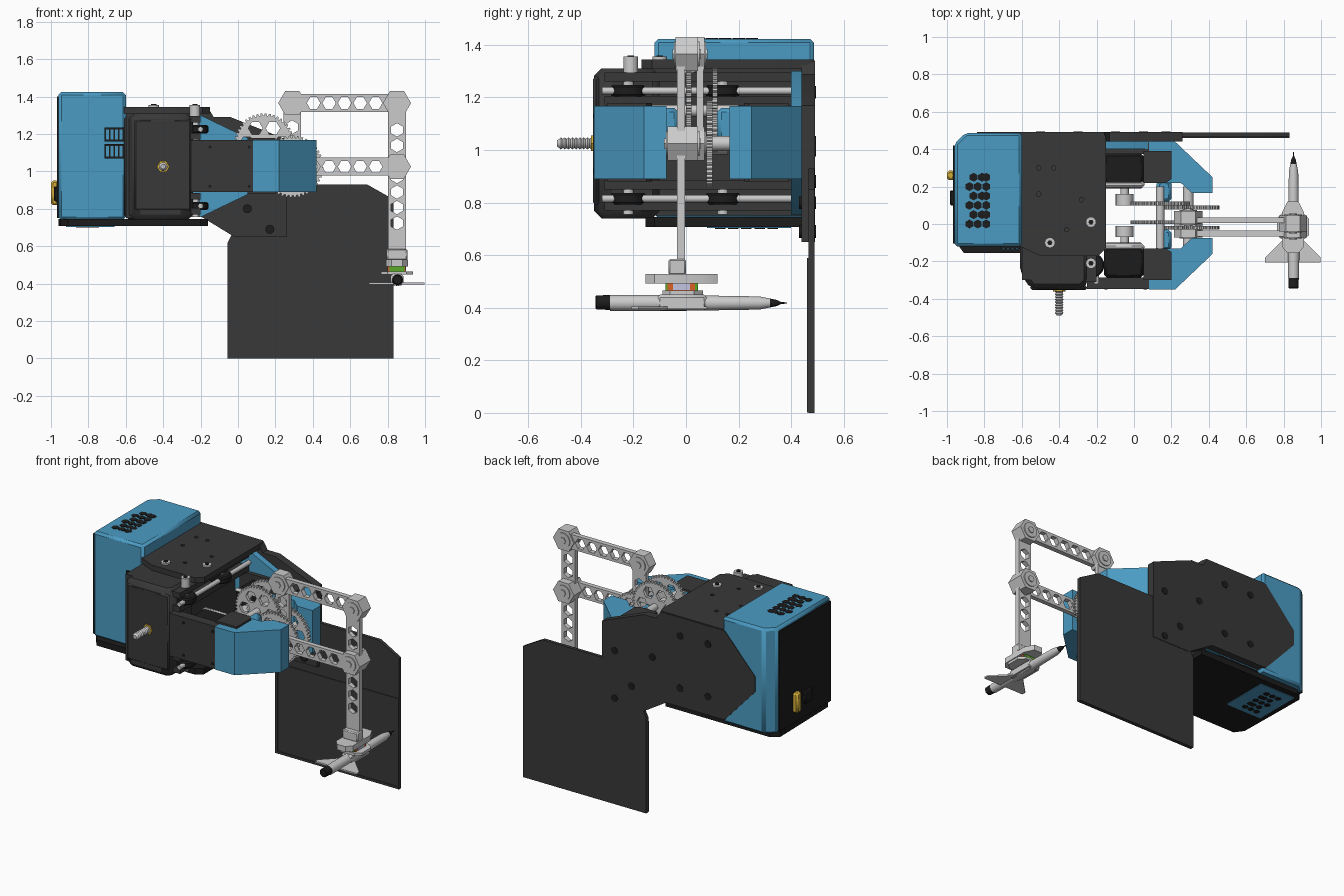
import bpy, bmesh, math
from mathutils import Vector

if "Cube" in bpy.data.objects:
    bpy.data.objects.remove(bpy.data.objects["Cube"])

def mat(name, r, g, b):
    m = bpy.data.materials.new(name)
    m.diffuse_color = (r, g, b, 1)
    m.use_nodes = True
    m.node_tree.nodes["Principled BSDF"].inputs["Base Color"].default_value = m.diffuse_color
    return m

DARK = mat("dark", .04, .04, .04)
BLACK = mat("black", .012, .012, .012)
BLUE = mat("blue", .07, .33, .55)
YELLOW = mat("yellow", .65, .42, .04)
ORANGE = mat("orange", .7, .12, .02)
GREEN = mat("green", .1, .4, .02)
LILAC = mat("lilac", .55, .55, .75)

def add(name, me, m, bevel=0):
    ob = bpy.data.objects.new(name, me)
    bpy.context.scene.collection.objects.link(ob)
    if m:
        me.materials.append(m)
    if bevel:
        b = ob.modifiers.new("bevel", 'BEVEL')
        b.width, b.segments, b.limit_method = bevel, 1, 'ANGLE'
    return ob

def plate(name, pts, lo, hi, axis='y', holes=(), m=None, bevel=0):
    """Flat outline with holes, extruded from lo to hi along an axis."""
    cu = bpy.data.curves.new("outline", 'CURVE')
    cu.dimensions, cu.fill_mode, cu.extrude = '2D', 'BOTH', (hi - lo) / 2
    for loop in [pts, *holes]:
        s = cu.splines.new('POLY')
        s.points.add(len(loop) - 1)
        for p, (u, v) in zip(s.points, loop):
            p.co = (u, v, 0, 1)
        s.use_cyclic_u = True
    tmp = bpy.data.objects.new("outline", cu)
    bpy.context.scene.collection.objects.link(tmp)
    me = bpy.data.meshes.new_from_object(tmp.evaluated_get(bpy.context.evaluated_depsgraph_get()))
    bpy.data.objects.remove(tmp)
    bm = bmesh.new()
    bm.from_mesh(me)
    for v in bm.verts:
        u, w, h = v.co[0], v.co[1], v.co[2] + (lo + hi) / 2
        v.co = {'x': (h, u, w), 'y': (u, h, w), 'z': (u, w, h)}[axis]
    bmesh.ops.remove_doubles(bm, verts=bm.verts, dist=1e-5)
    if not holes:
        bmesh.ops.dissolve_limit(bm, angle_limit=.02, verts=bm.verts, edges=bm.edges)
    bmesh.ops.recalc_face_normals(bm, faces=bm.faces)
    bm.to_mesh(me)
    bm.free()
    me.materials.clear()
    return add(name, me, m, bevel)

def box(name, x, y, z, m=None, bevel=0):
    bm = bmesh.new()
    bmesh.ops.create_cube(bm, size=1)
    for v in bm.verts:
        v.co = [(a + b) / 2 + c * abs(b - a) for c, (a, b) in zip(v.co, (x, y, z))]
    me = bpy.data.meshes.new(name)
    bm.to_mesh(me)
    bm.free()
    return add(name, me, m, bevel)

def ring(u, v, r, n=24, turn=0):
    return [(u + r * math.cos(2 * math.pi * i / n + turn), v + r * math.sin(2 * math.pi * i / n + turn)) for i in range(n)]

def lathe(name, prof, x, z, m=None, n=20):
    """Revolve (radius, y) pairs around a y-parallel axis."""
    bm = bmesh.new()
    rows = [[bm.verts.new((u, y, v)) for u, v in ring(x, z, r, n)] for r, y in prof]
    for a, b in zip(rows, rows[1:]):
        for i in range(n):
            bm.faces.new((a[i], a[i - 1], b[i - 1], b[i]))
    bm.faces.new(rows[0])
    bm.faces.new(rows[-1])
    bmesh.ops.recalc_face_normals(bm, faces=bm.faces)
    me = bpy.data.meshes.new(name)
    bm.to_mesh(me)
    bm.free()
    return add(name, me, m)

def link(name, p, q, y0, y1):
    """Lattice bar with hexagonal windows."""
    p, q = Vector(p), Vector(q)
    d = (q - p).normalized()
    s = Vector((-d.y, d.x)) * .048
    n = int(((q - p).length - .13) / .083)
    mid = (p + q) / 2
    hexes = [ring(*(mid + d * .083 * (i - (n - 1) / 2)), .036, 6, math.atan2(d.y, d.x)) for i in range(n)]
    plate(name, [p + s, p - s, q - s, q + s], y0, y1, holes=hexes)

def gear(name, x, z, r, y0, y1, teeth=44, spokes=6):
    pts = []
    for i in range(teeth):
        for f, k in ((0, 0), (.3, 0), (.45, 1), (.85, 1)):
            a = 2 * math.pi * (i + f) / teeth
            pts.append((x + (r - .012 + .012 * k) * math.cos(a), z + (r - .012 + .012 * k) * math.sin(a)))
    holes = [ring(x + r * .58 * math.cos(a), z + r * .58 * math.sin(a), r * .24, 6, a)
             for a in (2 * math.pi * i / spokes for i in range(spokes))]
    plate(name, pts, y0, y1, holes=holes)

# electronics case
plate("case", [(-.96, -.12), (-.6, -.12), (-.6, .487), (-.9, .487), (-.96, .43)], .74, 1.423, 'z', m=BLUE, bevel=.015)
box("case_side_panel", (-.968, -.95), (-.105, .42), (.75, 1.4), BLACK)
plate("bottom_tray", [(-.95, -.1), (-.91, -.155), (-.2, -.155), (-.16, -.12), (-.16, .44), (-.91, .44), (-.96, .4)], .707, .745, 'z', m=BLACK)
box("bottom_window", (-.92, -.66), (.08, .4), (.703, .71), BLUE)
for i in range(3):
    for j in range(6):
        x, y = -.88 + .045 * i + .0225 * (j % 2) * (i < 2), .0 + .05 * j
        plate("top_vent", ring(x, y, .024, 6, math.pi / 6), 1.42, 1.4255, 'z', m=BLACK)
        if j < 5:
            plate("bottom_vent", ring(x + .03, y + .13, .02, 6, math.pi / 6), .7, .705, 'z', m=BLACK)
box("power_connector", (-1.0, -.96), (.235, .285), (.82, .95), YELLOW, .01)
box("power_switch", (-.985, -.96), (.1, .18), (.84, .92), BLACK, .006)
for z in (1.07, 1.16):
    box("port_block", (-.715, -.61), (-.13, -.1), (z, z + .075), BLACK)
    for i in range(4):
        box("port_fin", (-.705 + .024 * i, -.69 + .024 * i), (-.136, -.12), (z + .01, z + .065), BLUE)

# main body
box("body_core", (-.6, -.3), (-.3, .44), (.75, 1.31), DARK)
spots = [(-.51, .3), (-.43, .3), (-.51, .16), (-.36, -.03), (-.28, .13)]
plate("top_plate", [(-.61, .487), (-.16, .487), (-.15, .46), (-.15, -.13), (-.19, -.17), (-.5, -.17), (-.61, -.12)],
      1.31, 1.345, 'z', [ring(*c, .012, 12) for c in spots], DARK)
plate("front_cover", [(-.61, -.1), (-.61, -.26), (-.55, -.35), (-.28, -.35), (-.24, -.31), (-.24, -.1)], .74, 1.31, 'z', m=DARK, bevel=.03)
box("cover_front_panel", (-.555, -.25), (-.353, -.33), (.79, 1.28), DARK, .01)
for x, y in ((-.45, -.1), (-.23, .01), (-.23, -.21)):
    plate("top_bolt", ring(x, y, .028, 16), 1.26, 1.355, 'z')
    plate("top_bolt_head", ring(x, y, .014, 6), 1.35, 1.36, 'z', m=BLACK)
for z in (.77, .85, 1.17, 1.26):
    box("cross_rail", (-.36, -.2), (-.31, .42), (z, z + .035), DARK)
for z in (.815, 1.225):
    lathe("guide_rod", [(.014, -.32), (.014, .43)], -.2, z)
    for y in (-.22, .14):
        plate("roller", ring(-.225, y, .066), z - .022, z + .022, 'z', m=BLACK, bevel=.008)
        plate("roller_axle", ring(-.225, y, .02, 12), z - .06, z + .06, 'z')

# back plate and writing board
plate("back_plate", [(-.62, 1.34), (-.16, 1.34), (-.13, 1.29), (-.04, 1.29), (.26, 1.17), (.26, .65), (-.02, .65),
                     (-.2, .76), (-.62, .76), (-.84, 1.0), (-.84, 1.1)], .44, .491, m=DARK)
plate("blue_side_plate", [(-.6, 1.3), (-.2, 1.3), (.08, 1.165), (.08, .89), (-.2, .755), (-.6, .755)], .4, .441, m=BLUE)
for x, z in ((-.5, 1.22), (-.3, 1.22), (-.5, .88), (-.3, .88), (-.1, 1.03), (.05, .8), (.17, .69), (.17, 1.0)):
    lathe("plate_bolt", [(.024, .43), (.024, .494)], x, z, BLACK, 12)
board = [(-.055, 0), (.832, 0), (.832, .85), (.69, .93), (.1, .93), (-.055, .62)]
plate("board", board, .466, .488, m=DARK)
edge = [(-.055, .002), (.832, .002), (.832, .59), (-.055, .59)]
plate("board_rim", edge, .461, .47, holes=[[(-.04, .017), (.817, .017), (.817, .577), (-.04, .577)]], m=DARK)

# two motor arms, mirrored about the linkage plane
for side, f in (("front", lambda y: y), ("back", lambda y: .09 - y)):
    hood = [(.08, -.35), (.22, -.35), (.42, -.16), (.42, -.075), (.31, -.075), (.25, -.13), (.08, -.13)]
    plate(side + "_hood", [(x, f(y)) for x, y in hood], .89, 1.167, 'z', m=BLUE)
    ys = lambda a, b: sorted((f(a), f(b)))
    box(side + "_arm_plate", (-.25, .085), ys(-.347, -.285), (.89, 1.167), DARK)
    box(side + "_motor", (-.16, .05), ys(-.285, -.1), (.92, 1.14), BLACK, .012)
    box(side + "_motor_cap", (-.165, .055), ys(-.14, -.105), (.925, 1.145), None, .012)
    for z in (.88, 1.166):
        plate(side + "_hood_cap", [(x, f(y)) for x, y in ((.05, -.3), (.2, -.3), (.2, -.15), (.17, -.13), (.05, -.13))], z, z + .013, 'z', m=DARK)
    for x in (-.15, .06):
        for z in (.92, 1.13):
            lathe(side + "_arm_screw", [(.009, f(-.34)), (.009, f(-.351))], x, z, BLACK, 8)
    box(side + "_bearing_arm", (.12, .2), ys(-.14, -.03), (1.02, 1.16), BLUE, .015)
    lathe(side + "_pinion", [(.022, f(-.1)), (.022, f(-.07)), (.048, f(-.07)), (.048, f(-.01)), (.02, f(-.01))], -.05, 1.03)

# gear train
gear("idler_gear_back", .14, 1.15, .16, .1, .12)
gear("idler_gear_front", .14, 1.15, .16, .0, .02)
gear("drive_gear_back", .29, 1.025, .166, .078, .1)
gear("drive_gear_front", .29, 1.025, .166, -.03, -.012)
lathe("idler_axle", [(.022, -.14), (.022, .2)], .14, 1.15)
lathe("drive_axle", [(.028, -.12), (.028, .2)], .29, 1.025)

# four-bar linkage
link("lower_link", (.29, 1.025), (.85, 1.025), -.066, -.036)
link("upper_link", (.29, 1.365), (.85, 1.365), .005, .036)
link("crank_link", (.29, 1.025), (.29, 1.365), .04, .066)
link("pen_link", (.85, .58), (.85, 1.365), -.034, -.004)
for x, z, a, b in ((.29, 1.365, 0, .07), (.85, 1.365, -.04, .045), (.85, 1.025, -.071, .045), (.29, 1.025, -.071, .07)):
    plate("pivot_hub", ring(x, z, .075, 6), a, b)
    lathe("pivot_ring", [(.048, a - .006), (.048, b + .006)], x, z, None, 24)
    lathe("pivot_bolt", [(.022, a - .012), (.022, b + .012)], x, z, None, 6)

# pen holder
box("holder_block", (.795, .905), (-.066, 0), (.525, .585), None, .006)
plate("holder_top", [(.79, .06), (.82, .12), (.88, .12), (.91, .06), (.91, -.12), (.88, -.155), (.82, -.155), (.79, -.12)], .492, .528, 'z')
box("holder_pad", (.8, .895), (-.07, .035), (.465, .492), ORANGE)
box("holder_magnet", (.797, .898), (-.05, .015), (.467, .495), LILAC)
for y in (-.078, .03):
    box("holder_clip", (.81, .89), (y, y + .015), (.465, .492), GREEN)
plate("holder_flange", [(.765, .03), (.8, .065), (.9, .065), (.935, .03), (.935, -.06), (.9, -.09), (.8, -.09), (.765, -.06)], .448, .465, 'z')
plate("holder_wings", [(.81, .08), (.89, .08), (.89, -.07), (.998, -.18), (.998, -.207), (.7, -.207), (.7, -.18), (.81, -.07)], .395, .405, 'z')
box("holder_clamp", (.815, .885), (-.11, .08), (.39, .45), None, .012)

# pen
lathe("pen_cap", [(.022, -.345), (.027, -.34), (.028, -.29)], .853, .42, BLACK)
lathe("pen_barrel", [(.03, -.29), (.031, -.1), (.028, .1), (.025, .28), (.017, .32)], .853, .418)
lathe("pen_tip", [(.017, .32), (.012, .345), (.004, .36), (.002, .385)], .853, .418, BLACK)

# threaded screw at the front
thread = [(.017, -.34)]
for i in range(10):
    thread += [(.023, -.346 - .0144 * i), (.017, -.353 - .0144 * i)]
lathe("clamp_screw", thread + [(.012, -.49)], -.4, 1.025)
lathe("clamp_nut", [(.034, -.34), (.034, -.362)], -.4, 1.025, YELLOW, 6)

# smooth the round parts, keep hard edges
for o in bpy.context.scene.objects:
    o.select_set(True)
    bpy.context.view_layer.objects.active = o
bpy.ops.object.shade_smooth_by_angle()
